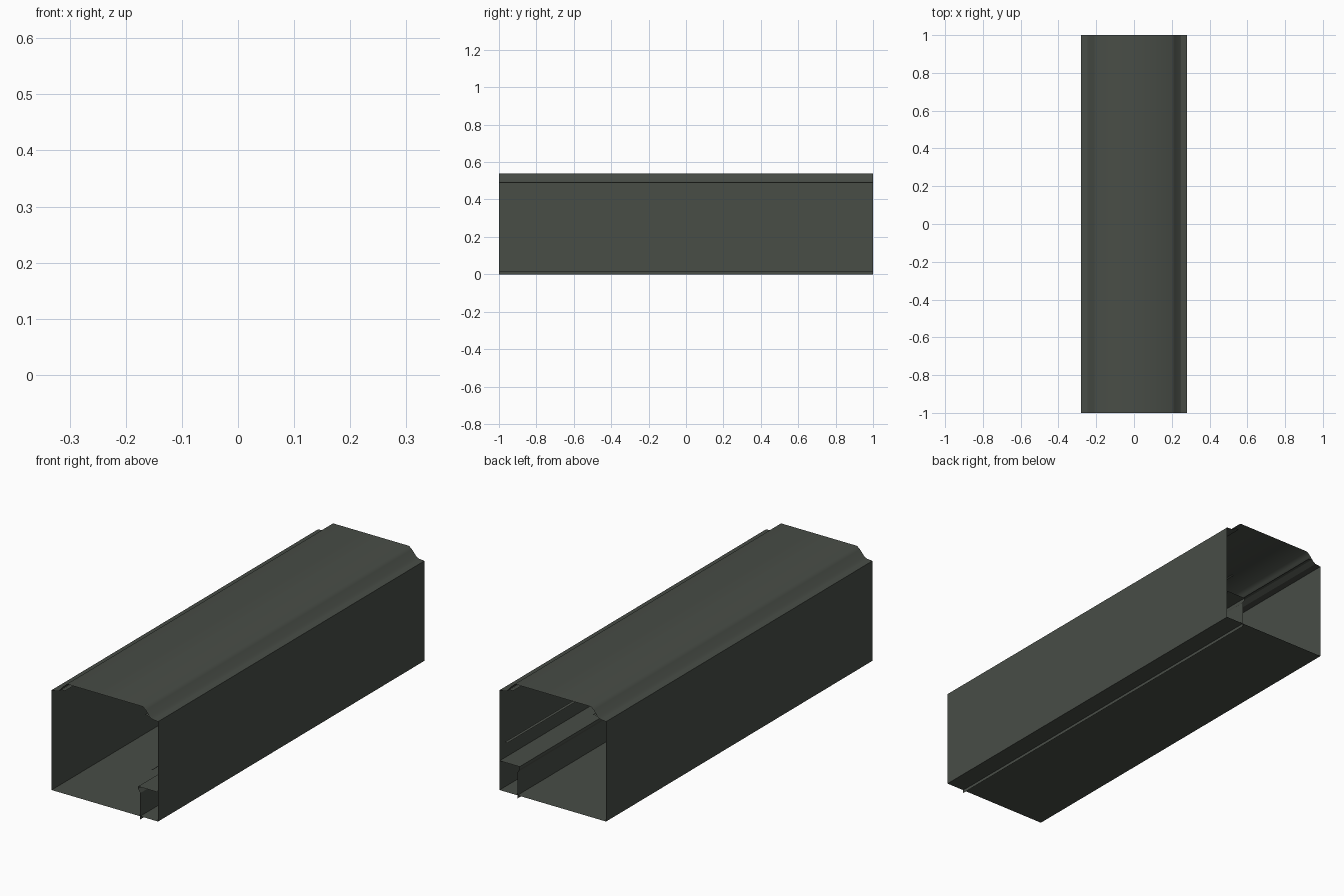
import bpy
import bmesh

if "Cube" in bpy.data.objects:
    bpy.data.objects.remove(bpy.data.objects["Cube"])

# one dark grey-green sheet metal colour
metal = bpy.data.materials.new("dark_grey_metal")
metal.diffuse_color = (0.065, 0.074, 0.062, 1.0)
metal.use_nodes = True
metal.node_tree.nodes["Principled BSDF"].inputs["Base Color"].default_value = metal.diffuse_color


def sheet(name, profile, smooth=False):
    """Sweep an open (x, z) profile along y from -1 to 1 as a thin sheet."""
    bm = bmesh.new()
    rows = [[bm.verts.new((x, y, z)) for x, z in profile] for y in (-1, 1)]
    for i in range(len(profile) - 1):
        face = bm.faces.new((rows[0][i], rows[0][i + 1], rows[1][i + 1], rows[1][i]))
        face.smooth = smooth
    mesh = bpy.data.meshes.new(name)
    bm.to_mesh(mesh)
    bm.free()
    mesh.materials.append(metal)
    obj = bpy.data.objects.new(name, mesh)
    bpy.context.collection.objects.link(obj)
    return obj


W = 0.28
FLOOR, EAVE, TOP = 0.015, 0.49, 0.54

# tray: left wall, floor and right wall (normals face outward)
sheet("tray", [(W, EAVE), (W, 0.154), (W, FLOOR), (-W, FLOOR), (-W, EAVE)][::-1])

# raised lid with sloped shoulders and flat rims
half = [(0.2, TOP), (0.215, 0.527), (0.238, 0.5), (0.25, 0.493)]
lid = [(-x, z) for x, z in reversed(half)] + half
sheet("lid", lid, smooth=True)

for side, s in (("left", -1), ("right", 1)):
    # rim joining the wall to the lid
    rim = [(0.25, 0.493), (W, EAVE)]
    sheet(side + "_rim", [(s * x, z) for x, z in rim][::s])
    # small clip hidden under the lid shoulder
    clip = [(0.21, 0.505), (0.225, 0.505), (0.25, 0.493)]
    sheet(side + "_clip", [(s * x, z) for x, z in clip][::s])

# inner channel: shelf with a folded edge and a web reaching below the floor
sheet("channel_shelf", [(0.175, 0.154), (W, 0.154)])
sheet("channel_web", [(0.186, 0.0), (0.186, 0.125), (0.175, 0.142), (0.175, 0.154)])

# narrow strip running above the shelf
sheet("inner_strip", [(0.241, 0.248), (0.251, 0.252)])
